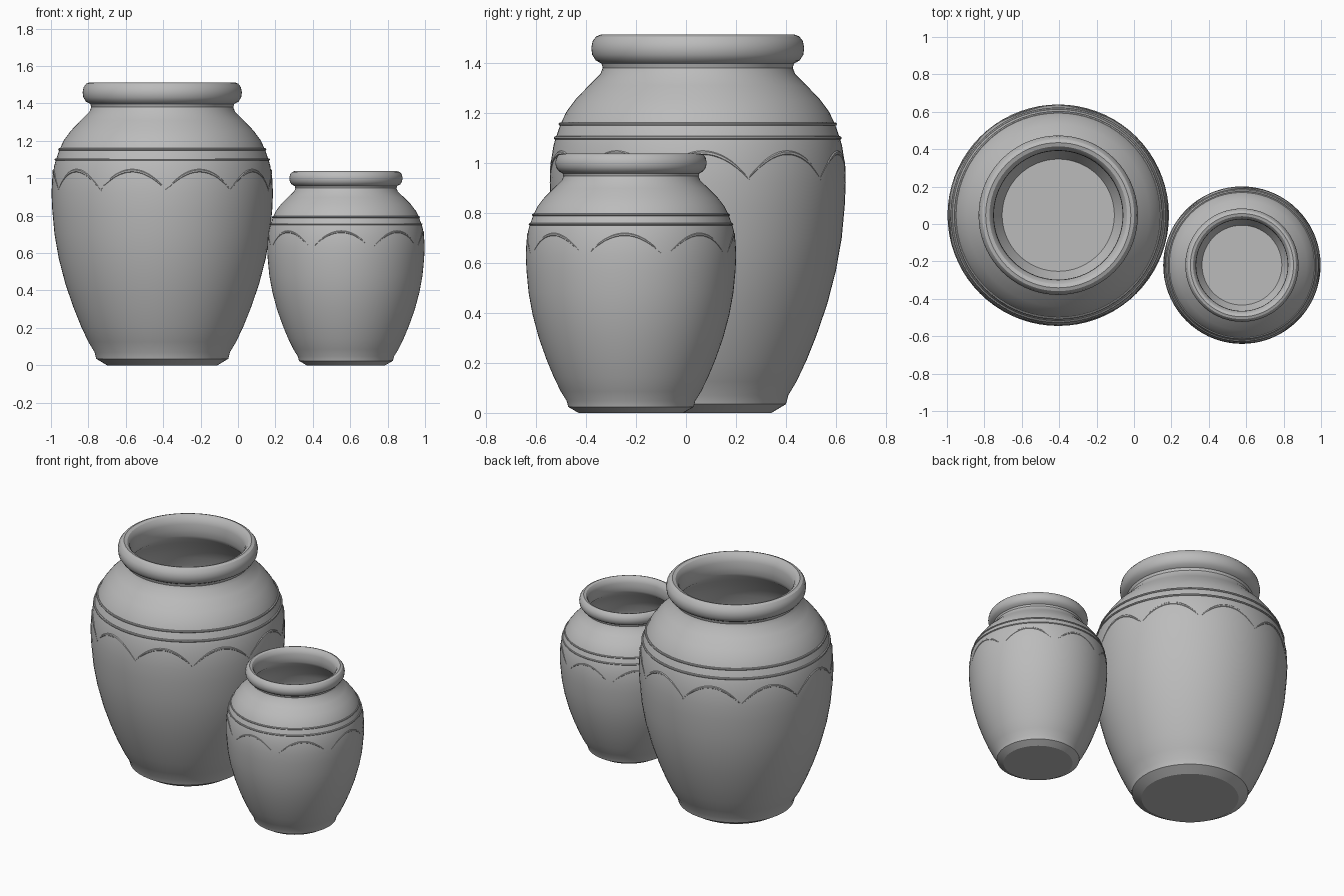
import bpy, bmesh
from math import cos, sin, radians, pi
from mathutils import Vector

cube = bpy.data.objects.get("Cube")
if cube:
    bpy.data.objects.remove(cube)

clay = bpy.data.materials.new("plain grey clay")
clay.use_nodes = True
grey = (0.5, 0.5, 0.5, 1)
clay.diffuse_color = grey
clay.node_tree.nodes["Principled BSDF"].inputs["Base Color"].default_value = grey

SEGMENTS = 72
# Outer wall (radius, height), from base to neck
WALL = [(.295, 0), (.353, .035), (.362, .07), (.395, .125), (.435, .21), (.475, .31),
        (.518, .435), (.553, .57), (.576, .7), (.588, .83), (.592, .92), (.588, 1),
        (.577, 1.07), (.568, 1.1), (.549, 1.155), (.525, 1.205), (.488, 1.255),
        (.435, 1.31), (.39, 1.355), (.38, 1.38)]
# Rolled rim, from the outer neck over to the inner neck
RIM = [(.385, 1.397), (.408, 1.41), (.422, 1.432), (.426, 1.46), (.42, 1.488),
       (.406, 1.506), (.388, 1.513), (.368, 1.506), (.353, 1.488), (.346, 1.46),
       (.344, 1.42)]


def wall_radius(z):
    for (r0, z0), (r1, z1) in zip(WALL, WALL[1:]):
        if z0 <= z <= z1:
            return r0 + (r1 - r0) * (z - z0) / (z1 - z0)


def add_object(name, bm, location, scale):
    bmesh.ops.remove_doubles(bm, verts=bm.verts, dist=1e-5)
    bmesh.ops.recalc_face_normals(bm, faces=bm.faces)
    mesh = bpy.data.meshes.new(name)
    bm.to_mesh(mesh)
    bm.free()
    mesh.materials.append(clay)
    obj = bpy.data.objects.new(name, mesh)
    obj.location = location
    obj.scale = scale
    bpy.context.collection.objects.link(obj)
    bpy.ops.object.select_all(action='DESELECT')
    obj.select_set(True)
    bpy.context.view_layer.objects.active = obj
    bpy.ops.object.shade_smooth_by_angle(angle=radians(30))
    return obj


def lathe(bm, points):
    verts = [bm.verts.new((r, 0, z)) for r, z in points]
    edges = [bm.edges.new(pair) for pair in zip(verts, verts[1:])]
    bmesh.ops.spin(bm, geom=verts + edges, axis=(0, 0, 1), cent=(0, 0, 0),
                   angle=2 * pi, steps=SEGMENTS, use_duplicate=False)


def arch(bm, middle, half_width, top, drop):
    """Thin tapered relief line that follows the wall."""
    steps, sides = 20, 6
    rings = []
    for i in range(steps + 1):
        t = 2 * i / steps - 1
        a = radians(middle + half_width * t)
        z = top - drop * t * t
        out = Vector((cos(a), sin(a), 0))
        along = Vector((-sin(a) * half_width * pi / 180 * .58,
                        cos(a) * half_width * pi / 180 * .58, -2 * drop * t)).normalized()
        across = out.cross(along)
        centre = out * (wall_radius(z) - .001) + Vector((0, 0, z))
        width = .0015 + .0075 * (1 - t * t)
        rings.append([bm.verts.new(centre + across * width * cos(2 * pi * k / sides)
                                   + out * width * .65 * sin(2 * pi * k / sides))
                      for k in range(sides)])
    for a, b in zip(rings, rings[1:]):
        for k in range(sides):
            n = (k + 1) % sides
            bm.faces.new((a[k], a[n], b[n], b[k]))
    bm.faces.new(rings[0])
    bm.faces.new(rings[-1])


def jar(size, location, scale, arches, first, half_width):
    # Hollow body: outer wall, rim and inner wall in one turned profile
    inner = [(r - .033, z) for r, z in reversed(WALL[2:])]
    floor = [(.3, .02), (0, .02)]
    bm = bmesh.new()
    lathe(bm, [(0, 0)] + WALL + RIM + inner + floor)
    add_object(size + "_jar_body", bm, location, scale)

    # Two raised bands round the shoulder
    for label, z in (("lower", 1.1), ("upper", 1.155)):
        bm = bmesh.new()
        r = wall_radius(z)
        ring = [(r + .008 * cos(k * pi / 4), z + .007 * sin(k * pi / 4)) for k in range(9)]
        lathe(bm, ring)
        add_object(f"{size}_jar_{label}_band", bm, location, scale)

    # Row of arches below the bands
    bm = bmesh.new()
    for i in range(arches):
        arch(bm, first + i * 360 / arches, half_width, 1.04, .108)
    add_object(size + "_jar_arches", bm, location, scale)


jar("large", (-.405, .047, 0), (1, 1, 1), 10, 2, 18.5)
jar("small", (.577, -.22, 0), (.711, .711, .686), 8, -3.5, 20)
